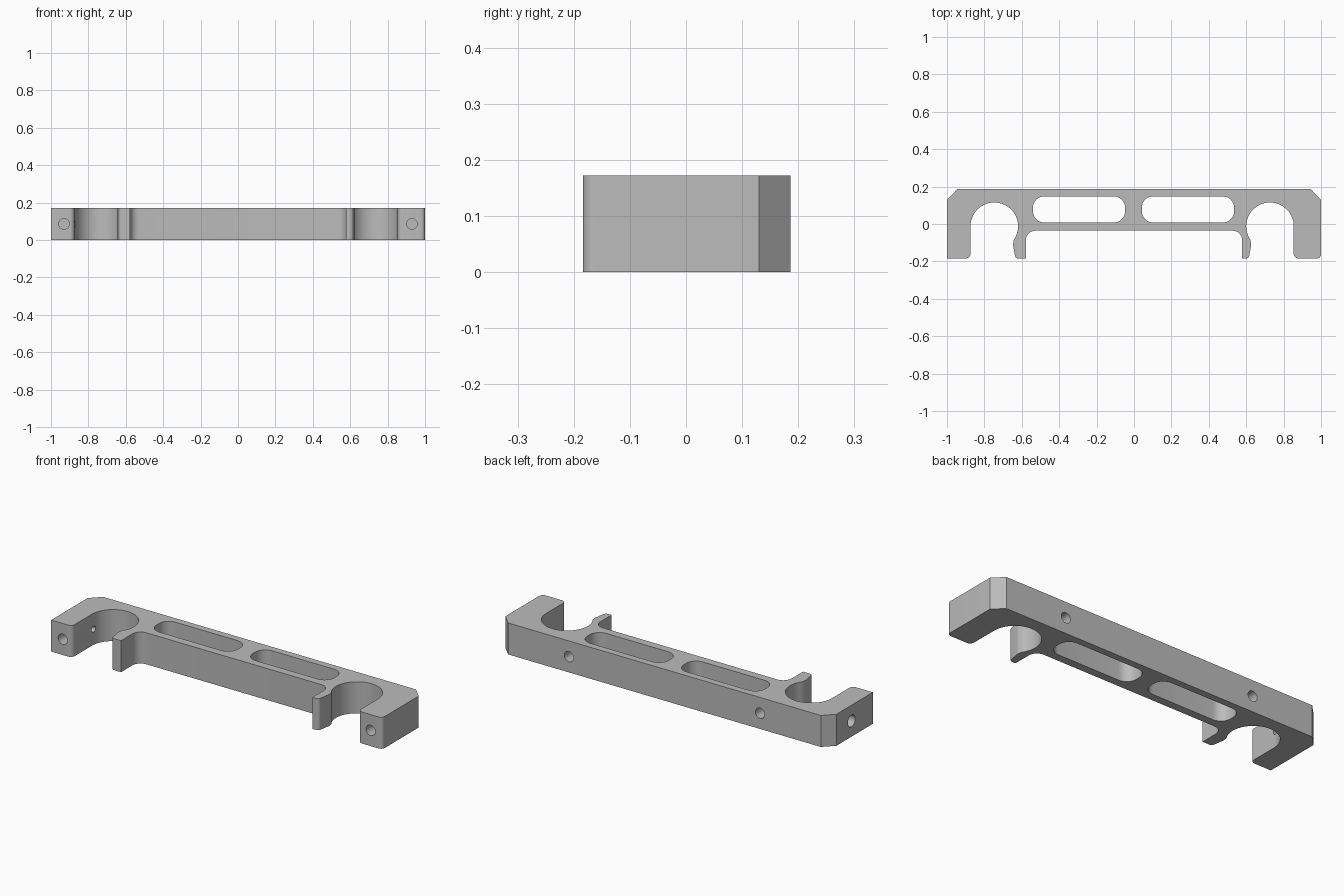
import bpy, bmesh
from math import sin, cos, radians, pi
from mathutils import Vector

HEIGHT = 0.172
MID = HEIGHT / 2

cube = bpy.data.objects.get("Cube")
if cube:
    bpy.data.objects.remove(cube, do_unlink=True)

grey = bpy.data.materials.new("plain grey")
grey.use_nodes = True
COLOUR = (0.5, 0.5, 0.5, 1)
grey.diffuse_color = COLOUR
grey.node_tree.nodes["Principled BSDF"].inputs["Base Color"].default_value = COLOUR


def rounded(corners, steps=8):
    """Round each (x, y, radius) corner of a closed outline."""
    out = []
    for i, (x, y, r) in enumerate(corners):
        p = Vector((x, y))
        if r == 0:
            out.append(p)
            continue
        a = (Vector(corners[i - 1][:2]) - p).normalized()
        b = (Vector(corners[(i + 1) % len(corners)][:2]) - p).normalized()
        half = a.angle(b) / 2
        centre = p + (a + b).normalized() * (r / sin(half))
        start = p + a * (r / (sin(half) / cos(half))) - centre
        end = p + b * (r / (sin(half) / cos(half))) - centre
        turn = start.angle_signed(end)
        for k in range(steps + 1):
            t = -turn * k / steps
            out.append(centre + Vector((start.x * cos(t) - start.y * sin(t),
                                        start.x * sin(t) + start.y * cos(t))))
    return out


def prism(name, outline, z0, z1):
    """Extrude a flat outline into a solid."""
    bm = bmesh.new()
    face = bm.faces.new([bm.verts.new((p.x, p.y, z0)) for p in outline])
    top = bmesh.ops.extrude_face_region(bm, geom=[face])
    moved = [v for v in top["geom"] if isinstance(v, bmesh.types.BMVert)]
    bmesh.ops.translate(bm, verts=moved, vec=(0, 0, z1 - z0))
    bmesh.ops.recalc_face_normals(bm, faces=bm.faces)
    mesh = bpy.data.meshes.new(name)
    bm.to_mesh(mesh)
    bm.free()
    obj = bpy.data.objects.new(name, mesh)
    mesh.materials.append(grey)
    bpy.context.collection.objects.link(obj)
    return obj


def drill(name, start, end, radius):
    """Cylinder cutter between two points."""
    a, b = Vector(start), Vector(end)
    bpy.ops.mesh.primitive_cylinder_add(vertices=32, radius=radius,
                                        depth=(b - a).length, location=(a + b) / 2)
    obj = bpy.context.object
    obj.name = name
    obj.rotation_euler = (b - a).to_track_quat('Z', 'Y').to_euler()
    obj.data.materials.append(grey)
    return obj


def half_outline(side, cx, outer_radius):
    """Clip finger, round socket and outer arm of one end."""
    pts = [(0.578, -0.036, 0.05), (0.578, -0.184, 0),
           (cx - 0.113, -0.184, 0.018), (cx - 0.1, -0.11, 0.02)]
    for k in range(41):
        a = radians(215 - 215 * k / 40)
        pts.append((cx + 0.127 * cos(a), -0.012 + 0.127 * sin(a), 0))
    pts += [(cx + 0.127, -0.184, 0.025), (1, -0.184, outer_radius),
            (1, 0.13, 0), (0.945, 0.186, 0)]
    return [(side * x, y, r) for x, y, r in pts]


# Frame body
right = half_outline(1, 0.727, 0.022)
left = half_outline(-1, 0.747, 0)
frame = prism("bracket_frame", rounded(right + left[::-1]), 0, HEIGHT)

# Two lightening slots
cutters = []
for x0, x1 in ((-0.54, -0.048), (0.042, 0.535)):
    box = [(x0, 0.008, 0.06), (x1, 0.008, 0.06), (x1, 0.148, 0.06), (x0, 0.148, 0.06)]
    cutters.append(prism("slot_cutter", rounded(box), -0.1, HEIGHT + 0.1))

# Blind screw holes in the arm ends and the back
for s in (-1, 1):
    cutters.append(drill("arm_hole_cutter", (s * 0.93, -0.3, MID), (s * 0.93, -0.08, MID), 0.028))
    cutters.append(drill("back_hole_cutter", (s * 0.577, 0.3, MID), (s * 0.577, 0.06, MID), 0.028))

# Stepped hole through one arm into its socket
cutters.append(drill("side_hole_cutter", (-1.1, 0, MID), (-0.92, 0, MID), 0.032))
cutters.append(drill("side_pin_cutter", (-1.05, 0, MID), (-0.8, 0, MID), 0.016))

# Cut everything out, then tidy up
bpy.ops.object.select_all(action='DESELECT')
bpy.context.view_layer.objects.active = frame
frame.select_set(True)
for c in cutters:
    c.hide_render = True
    mod = frame.modifiers.new(c.name, 'BOOLEAN')
    mod.operation = 'DIFFERENCE'
    mod.solver = 'EXACT'
    mod.object = c
    bpy.ops.object.modifier_apply(modifier=mod.name)
    bpy.data.objects.remove(c, do_unlink=True)
bpy.ops.object.shade_smooth_by_angle(angle=radians(30))
